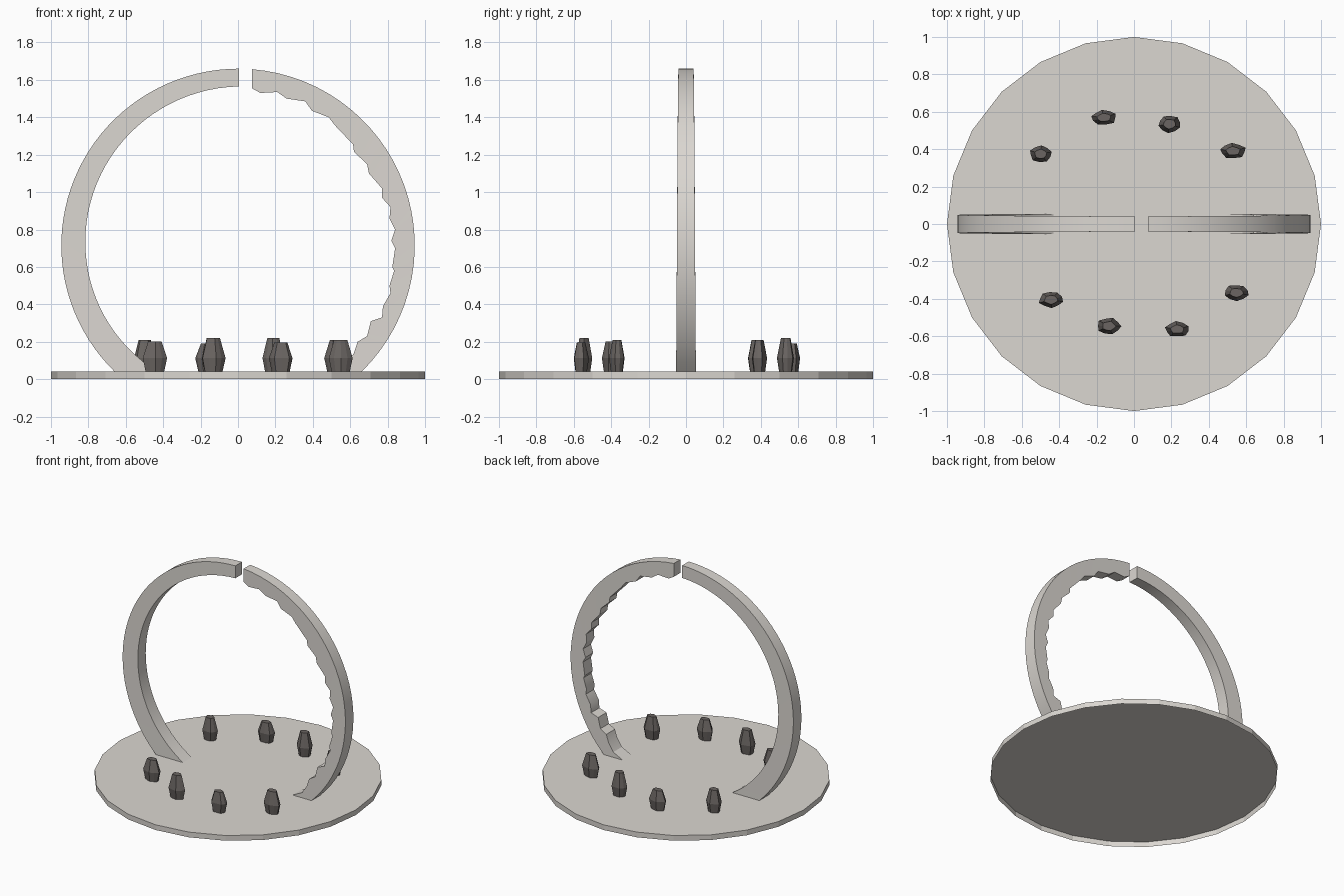
import bpy
import math
import random

random.seed(4)
if "Cube" in bpy.data.objects:
    bpy.data.objects.remove(bpy.data.objects["Cube"], do_unlink=True)


def material(name, color):
    mat = bpy.data.materials.new(name)
    mat.use_nodes = True
    mat.diffuse_color = (*color, 1)
    for node in mat.node_tree.nodes:
        if node.type == "BSDF_PRINCIPLED":
            node.inputs["Base Color"].default_value = (*color, 1)
    return mat


pale_stone = material("pale stone", (0.71, 0.68, 0.64))
dark_stone = material("dark stone", (0.145, 0.13, 0.122))


def loft(name, rings, mat):
    """Skin a list of equal-sized closed rings; cap the first, leave the last open."""
    n = len(rings[0])
    verts = [p for ring in rings for p in ring]
    faces = [(r * n + i, r * n + (i + 1) % n,
              (r + 1) * n + (i + 1) % n, (r + 1) * n + i)
             for r in range(len(rings) - 1) for i in range(n)]
    faces.append(tuple(reversed(range(n))))
    mesh = bpy.data.meshes.new(name)
    mesh.from_pydata(verts, [], faces)
    mesh.materials.append(mat)
    obj = bpy.data.objects.new(name, mesh)
    bpy.context.collection.objects.link(obj)
    bpy.context.view_layer.objects.active = obj
    bpy.ops.object.select_all(action="DESELECT")
    obj.select_set(True)
    bpy.ops.object.mode_set(mode="EDIT")
    bpy.ops.mesh.select_all(action="SELECT")
    bpy.ops.mesh.normals_make_consistent(inside=False)
    bpy.ops.object.mode_set(mode="OBJECT")


# Round base: a top face with a short skirt, open underneath
BASE = 0.04
SIDES = 24
loft("base_disc", [[(math.sin(k * math.tau / SIDES), math.cos(k * math.tau / SIDES), z)
                    for k in range(SIDES)] for z in (BASE, 0)], pale_stone)

# Broken arch: two curved arms standing on the base, angle measured from the top
CENTER, OUTER = 0.715, 0.945
OUTER_END = math.acos((BASE - CENTER) / OUTER)


def polar(radius, angle):
    return radius * math.sin(angle), CENTER + radius * math.cos(angle)


def arm(name, outer, inner):
    rings = []
    for i, ((xo, zo), (xi, zi)) in enumerate(zip(outer, inner)):
        h = 0.04 + 0.013 * i / (len(outer) - 1)
        rings.append([(xo, -h, zo), (xo, h, zo), (xi, h, zi), (xi, -h, zi)])
    loft(name, rings, pale_stone)
    bpy.ops.object.shade_smooth_by_angle(angle=math.radians(25))


# Smooth arm, thickening towards the foot
STEPS = 40
INNER_END = math.acos((BASE - CENTER) / 0.803)
outer, inner = [], []
for i in range(STEPS + 1):
    t = i / STEPS
    x, z = polar(OUTER, t * OUTER_END)
    outer.append((0.005 - x * 1.005, z))
    x, z = polar(0.85 - 0.047 * t, t * INNER_END)
    inner.append((0.005 - x, z))
arm("smooth_arm", outer, inner)

# Chipped arm with a ragged inner edge
ragged = [(.075, 1.555), (.12, 1.53), (.21, 1.535), (.26, 1.5), (.36, 1.485),
          (.395, 1.435), (.485, 1.4), (.52, 1.355), (.615, 1.255), (.62, 1.215),
          (.69, 1.15), (.7, 1.1), (.77, 1.02), (.77, .97), (.815, .92),
          (.81, .86), (.84, .8), (.82, .74), (.84, .7), (.825, .6),
          (.835, .58), (.81, .5), (.815, .46), (.775, .39), (.77, .33),
          (.71, .31), (.69, .23), (.64, .2), (.62, .14), (.58, .08), (.5, BASE)]
START = math.asin(ragged[0][0] / OUTER)
last = len(ragged) - 1
outer = [polar(OUTER, START + (OUTER_END - START) * i / last) for i in range(last + 1)]
arm("chipped_arm", outer, ragged)

# Ring of small faceted standing stones: x, y, half width, half depth, top height
places = [(-.5, .375, .06, .045, .21), (-.16, .57, .068, .04, .19),
          (.19, .535, .06, .046, .22), (.53, .39, .068, .041, .21),
          (-.445, -.405, .066, .043, .2), (-.135, -.545, .064, .045, .22),
          (.23, -.563, .065, .042, .195), (.548, -.367, .064, .043, .21)]
RIDGES = 10
for number, (px, py, half_x, half_y, top) in enumerate(places):
    turn = random.uniform(0, math.tau)
    ridge = [random.uniform(1.0, 1.08) if k % 2 == 0 else random.uniform(0.86, 0.98)
             for k in range(RIDGES)]
    rings = []
    for z, size in ((top, 0.56), (0.112, 1.0), (BASE, 0.76)):
        ring = []
        for k in range(RIDGES):
            a = k * math.tau / RIDGES + turn
            r = size * ridge[k]
            ring.append((px + half_x * r * math.cos(a), py + half_y * r * math.sin(a), z))
        rings.append(ring)
    loft(f"standing_stone_{number + 1}", rings, dark_stone)
